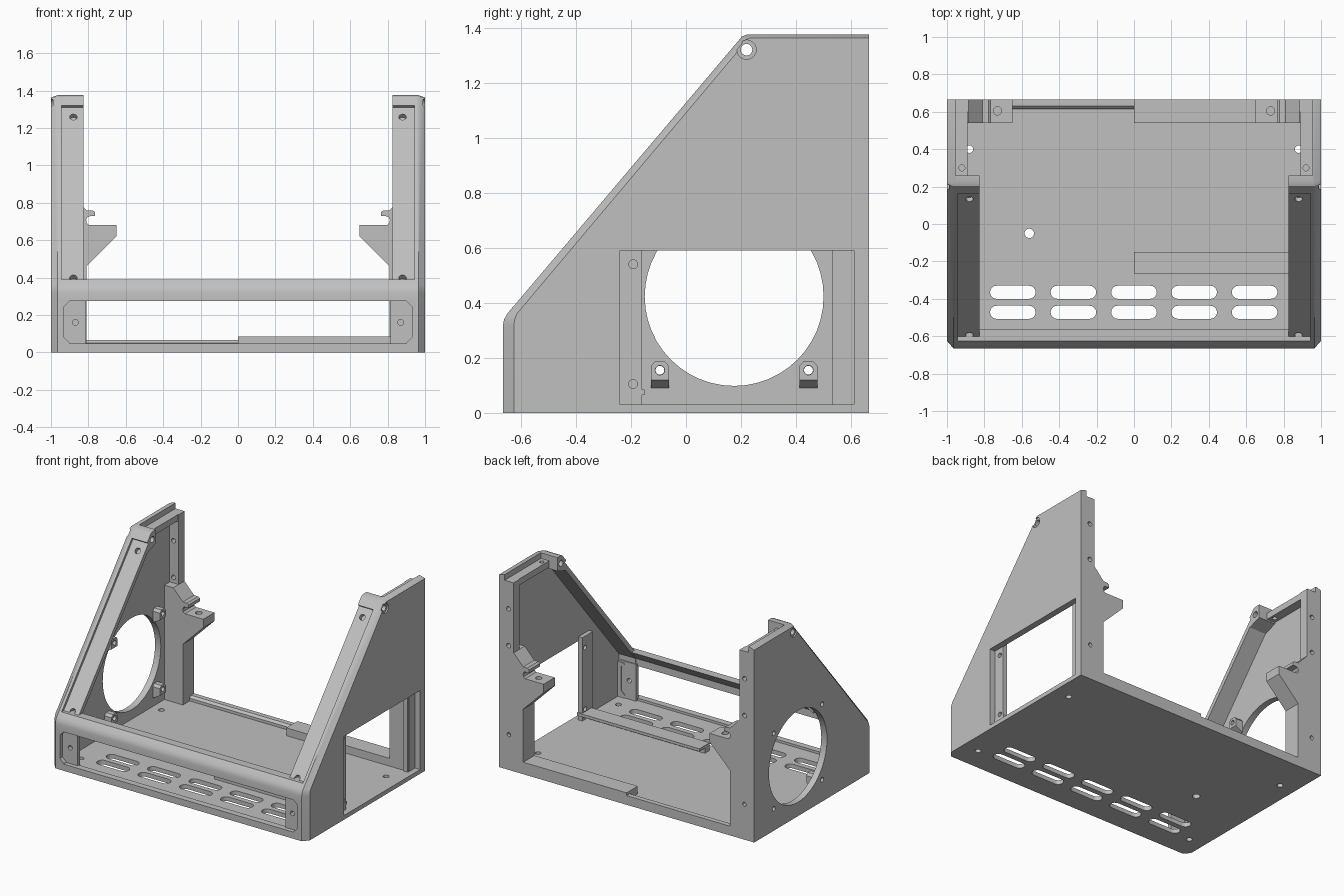
import bpy, bmesh, math
from mathutils import Vector

cube = bpy.data.objects.get("Cube")
if cube:
    bpy.data.objects.remove(cube, do_unlink=True)

grey = bpy.data.materials.new("satin grey")
grey.use_nodes = True
GREY = (0.53, 0.53, 0.53, 1)
grey.diffuse_color = GREY
grey.node_tree.nodes["Principled BSDF"].inputs["Base Color"].default_value = GREY
parts = []


def finish(bm, name):
    bmesh.ops.recalc_face_normals(bm, faces=bm.faces)
    me = bpy.data.meshes.new(name)
    bm.to_mesh(me)
    bm.free()
    me.materials.append(grey)
    ob = bpy.data.objects.new(name, me)
    bpy.context.scene.collection.objects.link(ob)
    parts.append(ob)
    return ob


def loft(name, axis, layers):
    """Join matching outlines placed at positions along an axis."""
    place = {"x": lambda t, p: (t, p[0], p[1]),
             "y": lambda t, p: (p[0], t, p[1]),
             "z": lambda t, p: (p[0], p[1], t)}[axis]
    bm = bmesh.new()
    rings = [[bm.verts.new(place(t, p)) for p in pts] for t, pts in layers]
    for a, b in zip(rings, rings[1:]):
        for i in range(len(a)):
            j = (i + 1) % len(a)
            bm.faces.new((a[i], a[j], b[j], b[i]))
    bm.faces.new(rings[0])
    bm.faces.new(rings[-1])
    return finish(bm, name)


def prism(name, axis, a, b, pts):
    return loft(name, axis, [(a, pts), (b, pts)])


def box(name, x, y, z):
    return prism(name, "z", z[0], z[1], [(x[0], y[0]), (x[1], y[0]), (x[1], y[1]), (x[0], y[1])])


def rod(center, direction, r, length):
    bm = bmesh.new()
    bmesh.ops.create_cone(bm, cap_ends=True, segments=48 if r > 0.1 else 24,
                          radius1=r, radius2=r, depth=length)
    ob = finish(bm, "cutter")
    rot = Vector(direction).to_track_quat("Z", "Y").to_matrix().to_4x4()
    rot.translation = Vector(center)
    ob.data.transform(rot)
    return ob


def cut(ob, *cutters):
    bpy.context.view_layer.objects.active = ob
    for c in cutters:
        c.hide_render = True
        m = ob.modifiers.new("cut", "BOOLEAN")
        m.operation, m.solver, m.object = "DIFFERENCE", "EXACT", c
        bpy.ops.object.modifier_apply(modifier=m.name)
        parts.remove(c)
        bpy.data.objects.remove(c, do_unlink=True)


def mx(s, pts):
    return [(s * p[0], p[1]) for p in pts]


# Shared side outline (y, z): upright nose, slope, flat top
bend = [(-0.665, 0.32), (-0.661, 0.34), (-0.65, 0.36)]
crest = [(0.19, 1.352), (0.203, 1.368), (0.222, 1.375)]
outline = [(-0.665, 0)] + bend + crest + [(0.665, 1.375), (0.665, 0)]
inner_bend = [(-0.625, 0.31), (-0.624, 0.335), (-0.615, 0.36)]
inner_crest = [(0.205, 1.334), (0.215, 1.355), (0.235, 1.363)]
trimmed = [(-0.625, 0)] + inner_bend + inner_crest + [(0.665, 1.363), (0.665, 0)]
normal = Vector((0.764, -0.645))


def on_slope(z, depth=0):
    return Vector((-0.65 + (z - 0.36) * 0.846, z)) + normal * depth


# Floor with vent slots and holes
floor = prism("floor", "z", 0, 0.03, [(-0.962, -0.662), (0.962, -0.662), (0.98, -0.645),
              (0.98, 0.665), (-0.98, 0.665), (-0.98, -0.645)])
for x in (-0.648, -0.324, 0, 0.322, 0.645):
    for y in (-0.365, -0.472):
        arc = [(x + sx * 0.087 + 0.035 * math.cos(a), y + 0.035 * math.sin(a))
               for sx, base in ((1, -90), (-1, 90))
               for a in (math.radians(base + 22.5 * k) for k in range(9))]
        cut(floor, prism("cutter", "z", -0.1, 0.1, arc))
cut(floor, rod((-0.56, -0.05, 0), (0, 0, 1), 0.025, 0.2))
for x in (-0.88, 0.88):
    for y in (-0.5, 0.4):
        cut(floor, rod((x, y, 0), (0, 0, 1), 0.02, 0.2))

# Sills and card rails on the floor
box("front_sill", (-0.96, 0.96), (-0.665, -0.62), (0, 0.047))
prism("rear_sill", "x", -0.82, 0, [(0.665, 0), (0.665, 0.065), (0.63, 0.065), (0.615, 0.05), (0.615, 0)])
box("rear_ledge", (0, 0.82), (0.54, 0.665), (0.0, 0.085))
prism("floor_rail", "x", 0, 0.96, [(-0.265, 0.02), (-0.265, 0.085), (-0.15, 0.085),
      (-0.15, 0.065), (-0.21, 0.065), (-0.21, 0.02)])

# Front cross bar
prism("front_bar", "x", -0.965, 0.965, [(-0.665, 0.275)] + bend +
      [(-0.625, 0.39), (-0.565, 0.39), (-0.62, 0.325), (-0.62, 0.275)])

for s, side in ((1, "left"), (-1, "right")):
    # Side wall with chamfered outer rim
    wall = loft(side + "_wall", "x", [(s * 0.955, outline), (s * 0.965, outline), (s, trimmed)])
    cut(wall, rod((s, 0.22, 1.32), (1, 0, 0), 0.021, 0.4), rod((s, 0.22, 1.32), (1, 0, 0), 0.035, 0.02))
    if s > 0:
        cut(wall, box("cutter", (0.8, 1.2), (-0.24, 0.61), (0.03, 0.59)))
    else:
        cut(wall, rod((-1, 0.175, 0.423), (1, 0, 0), 0.325, 0.4))
        for y in (-0.095, 0.445):
            for z in (0.155, 0.69):
                cut(wall, rod((-1, y, z), (1, 0, 0), 0.016, 0.4))

    # Sloped flange with recessed seat and screw holes
    flange = prism(side + "_slope_flange", "x", s * 0.825, s * 0.96,
                   [(-0.665, 0.275)] + bend + crest +
                   [(0.26, 1.375), (0.26, 1.28), tuple(on_slope(1.28, 0.05)),
                    (-0.612, 0.328), (-0.612, 0.275)])
    seat = [on_slope(0.39, -0.03), on_slope(1.32, -0.03), on_slope(1.32, 0.018), on_slope(0.39, 0.018)]
    cut(flange, prism("cutter", "x", s * 0.8, s * 0.945, seat),
        rod((s * 0.9, 0.22, 1.32), (1, 0, 0), 0.021, 0.4))
    for z in (0.41, 1.27):
        p = on_slope(z, 0.015)
        cut(flange, rod((s * 0.88, p.x, p.y), (0, normal.x, normal.y), 0.02, 0.06))

    # Top ledge set below the rim
    ledge = prism(side + "_top_ledge", "z", 1.29, 1.335, mx(s, [(0.89, 0.25), (0.96, 0.25),
                  (0.96, 0.665), (0.89, 0.665)]))
    cut(ledge, rod((s * 0.92, 0.3, 1.3), (0, 0, 1), 0.016, 0.2))

    # Front corner frame and screw tab
    prism(side + "_front_frame", "y", -0.665, -0.6, mx(s, [(0.963, 0.03), (0.9, 0.03), (0.9, 0.05),
          (0.93, 0.08), (0.93, 0.245), (0.9, 0.275), (0.963, 0.28)]))
    tab = box(side + "_front_tab", sorted((s * 0.815, s * 0.94)), (-0.635, -0.605), (0.02, 0.29))
    cut(tab, rod((s * 0.87, -0.62, 0.16), (0, 1, 0), 0.016, 0.2))

    # Rear post with screw holes
    post = box(side + "_rear_post", sorted((s * 0.885, s * 0.96)), (0.6, 0.665), (0, 1.335))
    for z in (1.14, 0.88, 0.25):
        cut(post, rod((s * 0.925, 0.63, z), (0, 1, 0), 0.016, 0.3))

    # Hooked bracket on the lower half of the post
    hook = [(0.96, 0), (0.81, 0), (0.81, 0.46), (0.65, 0.62), (0.65, 0.68), (0.795, 0.68),
            (0.808, 0.69), (0.812, 0.708), (0.805, 0.724), (0.79, 0.728), (0.765, 0.728),
            (0.765, 0.75), (0.778, 0.76), (0.81, 0.76), (0.885, 0.84), (0.96, 0.84)]
    bracket = prism(side + "_hook_bracket", "y", 0.54, 0.665, mx(s, hook))
    cut(bracket, rod((s * 0.73, 0.605, 0.66), (0, 0, 1), 0.022, 0.12),
        rod((s * 0.92, 0.65, 0.25), (0, 1, 0), 0.016, 0.12))

# Mounting strips inside the rectangular opening
for name, y0, y1, hy in (("front", -0.28, -0.16, -0.192), ("rear", 0.53, 0.64, 0.566)):
    strip = box(name + "_opening_strip", (0.925, 0.957), (y0, y1), (0.02, 0.62))
    for z in (0.105, 0.54):
        cut(strip, rod((0.94, hy, z), (1, 0, 0), 0.016, 0.3))

# Screw bosses around the round opening
for y in (-0.095, 0.445):
    for z in (0.155, 0.69):
        w = 0.033
        boss = prism("fan_boss", "x", -0.956, -0.9, [(y - w, z - 0.035), (y + w, z - 0.035),
                     (y + w, z + 0.015), (y + 0.018, z + 0.032), (y - 0.018, z + 0.032), (y - w, z + 0.015)])
        cut(boss, rod((-0.93, y, z), (1, 0, 0), 0.017, 0.2))
        prism("boss_gusset", "y", y - w, y + w, [(-0.956, z - 0.035), (-0.9, z - 0.035), (-0.956, z - 0.066)])

# Smooth round edges, keep corners sharp
bpy.ops.object.select_all(action="DESELECT")
for ob in parts:
    ob.select_set(True)
bpy.context.view_layer.objects.active = parts[0]
bpy.ops.object.shade_smooth_by_angle(angle=math.radians(30))
